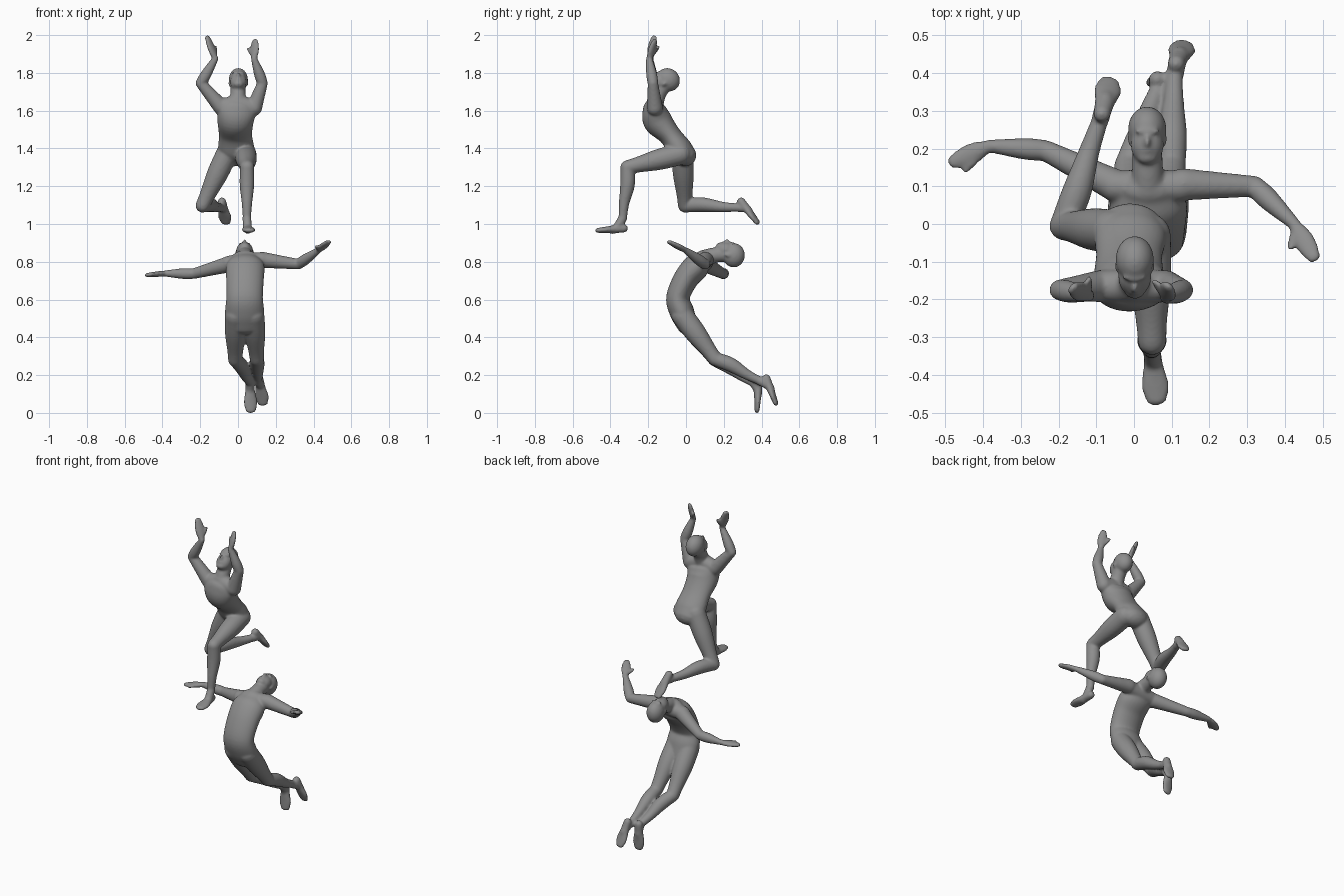
import bpy, bmesh, math
from mathutils import Vector, Matrix

if "Cube" in bpy.data.objects:
    bpy.data.objects.remove(bpy.data.objects["Cube"])

grey = bpy.data.materials.new("dark_grey")
grey.diffuse_color = (.27, .27, .27, 1)
grey.use_nodes = True
grey.node_tree.nodes["Principled BSDF"].inputs["Base Color"].default_value = grey.diffuse_color


def tube(bm, pts, side, steps=6, n=20):
    """Loft elliptical rings along a smooth path; pts are (x, y, z, half width, half depth)."""
    P = [Vector(p[:3]) for p in pts]
    R = [(p[3], p[4] if len(p) > 4 else p[3]) for p in pts]
    data = [list(p) + list(r) for p, r in zip(P, R)]
    ext = [[2 * a - b for a, b in zip(data[0], data[1])]] + data + \
          [[2 * a - b for a, b in zip(data[-1], data[-2])]]
    path = []
    for i in range(1, len(ext) - 2):
        for s in range(steps):
            t = s / steps
            path.append([0.5 * (2 * b + (c - a) * t + (2 * a - 5 * b + 4 * c - d) * t * t
                                + (3 * b - a - 3 * c + d) * t ** 3)
                         for a, b, c, d in zip(*ext[i - 1:i + 3])])
    path.append(data[-1])
    C = [Vector(p[:3]) for p in path]
    rings = []
    for i, p in enumerate(path):
        t = (C[min(i + 1, len(C) - 1)] - C[max(i - 1, 0)]).normalized()
        rings.append((C[i], t, p[3], p[4]))

    # rounded ends
    def dome(ring, sign):
        c, t, a, b = ring
        h = min(a, b)
        return [(c + t * sign * h * math.sin(k), t, a * math.cos(k), b * math.cos(k))
                for k in (0.4, 0.8, 1.15, 1.45)]
    rings = dome(rings[0], -1)[::-1] + rings + dome(rings[-1], 1)
    loops = []
    for c, t, a, b in rings:
        u = (Vector(side) - t * Vector(side).dot(t)).normalized()
        v = t.cross(u)
        loops.append([bm.verts.new(c + u * a * math.cos(2 * math.pi * k / n)
                                   + v * b * math.sin(2 * math.pi * k / n)) for k in range(n)])
    for l0, l1 in zip(loops, loops[1:]):
        for k in range(n):
            bm.faces.new((l0[k], l0[(k + 1) % n], l1[(k + 1) % n], l1[k]))
    bm.faces.new(loops[0][::-1])
    bm.faces.new(loops[-1])


def mix(a, b, t, off=Vector((0, 0, 0))):
    return tuple(a.lerp(b, t) + off)


def head(bm, centre, face, up):
    F, U = Vector(face).normalized(), Vector(up).normalized()
    S = F.cross(U)
    frame = Matrix.Translation(centre) @ Matrix((S, F, U)).transposed().to_4x4()
    blobs = [((0, -.008, .018), (.051, .065, .059)),    # cranium
             ((0, .018, -.026), (.044, .042, .053)),    # face
             ((0, .036, -.06), (.027, .02, .018)),      # chin
             ((0, .062, -.02), (.009, .014, .017)),     # nose
             ((0, .052, .008), (.034, .011, .008)),     # brow
             ((0, .055, -.043), (.017, .008, .008)),    # mouth
             ((.047, -.008, -.01), (.006, .011, .017)),  # ears
             ((-.047, -.008, -.01), (.006, .011, .017))]
    for pos, rad in blobs:
        bmesh.ops.create_uvsphere(bm, u_segments=20, v_segments=14, radius=1,
                                  matrix=frame @ Matrix.Translation(pos) @ Matrix.Diagonal((*rad, 1)))


def arm(bm, shoulder, elbow, wrist, tip, thumb_side):
    s, e, w, t = map(Vector, (shoulder, elbow, wrist, tip))
    d = Vector(thumb_side).normalized()
    ref = (e - s).cross(w - e)
    tube(bm, [(*s, .043), (*mix(s, e, .45), .036), (*e, .028)], ref)
    tube(bm, [(*e, .028), (*mix(e, w, .35), .029), (*w, .017)], ref)
    # hand and thumb
    tube(bm, [(*w, .016, .015), (*mix(w, t, .4), .028, .015),
              (*mix(w, t, .75), .026, .013), (*t, .018, .011)], d)
    tube(bm, [(*mix(w, t, .15), .012), (*mix(w, t, .35, d * .025), .011),
              (*mix(w, t, .55, d * .041), .009)], ref)


def leg(bm, hip, knee, ankle, heel, toe):
    h, k, a, he, to = map(Vector, (hip, knee, ankle, heel, toe))
    ref = (k - h).cross(a - k)
    axis = (a - k).normalized()
    back = h - k
    back = (back - axis * back.dot(axis)).normalized() * .009
    tube(bm, [(*h, .058), (*mix(h, k, .4), .056), (*mix(h, k, .8), .042), (*k, .038)], ref)
    tube(bm, [(*k, .037), (*mix(k, a, .33, back), .039), (*mix(k, a, .7), .028), (*a, .022)], ref)
    # foot and instep
    side = (to - he).cross(a - he)
    tube(bm, [(*he, .023, .023), (*mix(he, to, .35), .027, .021),
              (*mix(he, to, .72), .037, .016), (*to, .028, .013)], side)
    tube(bm, [(*a, .024), (*mix(he, to, .32), .023), (*mix(he, to, .65), .02, .016)], side)


def figure(name, torso, neck, skull, arms, legs, extra):
    bm = bmesh.new()
    tube(bm, torso, (1, 0, 0), n=28)
    tube(bm, neck, (1, 0, 0))
    head(bm, *skull)
    for a in arms:
        arm(bm, *a)
    for l in legs:
        leg(bm, *l)
    for pts in extra:
        tube(bm, pts, (0, 1, .3))
    bmesh.ops.recalc_face_normals(bm, faces=bm.faces)
    me = bpy.data.meshes.new(name)
    bm.to_mesh(me)
    bm.free()
    me.materials.append(grey)
    ob = bpy.data.objects.new(name, me)
    bpy.context.collection.objects.link(ob)
    bpy.context.view_layer.objects.active = ob
    ob.select_set(True)
    # fuse the parts into one smooth body
    r = ob.modifiers.new("fuse", 'REMESH')
    r.mode, r.voxel_size, r.use_smooth_shade = 'VOXEL', .006, True
    s = ob.modifiers.new("soften", 'SMOOTH')
    s.factor, s.iterations = .5, 9
    for m in ("fuse", "soften"):
        bpy.ops.object.modifier_apply(modifier=m)
    bpy.ops.object.shade_smooth()
    ob.select_set(False)


# lunging figure above, arms raised
figure("upper_figure",
       torso=[(-.01, -.005, 1.365, .085, .06), (-.01, -.035, 1.4, .096, .066),
              (-.013, -.085, 1.47, .088, .059), (-.013, -.149, 1.545, .096, .077),
              (-.005, -.167, 1.61, .102, .062), (0, -.165, 1.645, .065, .042)],
       neck=[(0, -.165, 1.63, .045), (0, -.145, 1.69, .041), (0, -.105, 1.75, .04)],
       skull=((.002, -.112, 1.757), (0, -.7, .71), (0, .71, .7)),
       arms=[((-.09, -.165, 1.62), (-.197, -.175, 1.745), (-.12, -.19, 1.875),
              (-.162, -.17, 1.988), (.6, .8, 0)),
             ((.085, -.165, 1.615), (.13, -.175, 1.745), (.085, -.195, 1.875),
              (.09, -.165, 1.97), (-.8, .6, 0))],
       legs=[((-.055, -.02, 1.38), (-.187, -.005, 1.098), (-.09, .275, 1.087),
              (-.085, .292, 1.118), (-.064, .378, 1.008)),
             ((.04, -.03, 1.37), (.048, -.31, 1.3), (.047, -.335, 1.03),
              (.047, -.33, .977), (.06, -.468, .966))],
       extra=[[(-.09, -.165, 1.62, .043), (0, -.165, 1.635, .045), (.085, -.165, 1.615, .043)]])

# arched figure below, arms spread, head thrown back
figure("lower_figure",
       torso=[(.035, .005, .47, .095, .056), (.035, -.022, .535, .104, .065),
              (.035, -.043, .61, .097, .062), (.037, 0, .71, .1, .066),
              (.038, .055, .775, .102, .07), (.038, .09, .815, .075, .046)],
       neck=[(.037, .09, .815, .047), (.036, .15, .835, .041), (.035, .22, .84, .04)],
       skull=((.035, .235, .843), (0, .04, 1), (0, 1, -.04)),
       arms=[((-.055, .105, .785), (-.235, .195, .737), (-.385, .207, .738),
              (-.482, .163, .73), (-.2, -1, 0)),
             ((.13, .105, .81), (.32, .1, .787), (.425, 0, .86),
              (.478, -.09, .905), (-1, -.35, -.1))],
       legs=[((-.012, -.018, .515), (-.015, .155, .282), (.065, .36, .158),
              (.062, .383, .165), (.068, .376, .012)),
             ((.082, -.018, .515), (.1, .155, .285), (.107, .39, .17),
              (.112, .425, .182), (.132, .476, .05))],
       # shoulder bridge
       extra=[[(-.05, .1, .79, .042), (.038, .1, .8, .045), (.125, .1, .81, .042)]])
